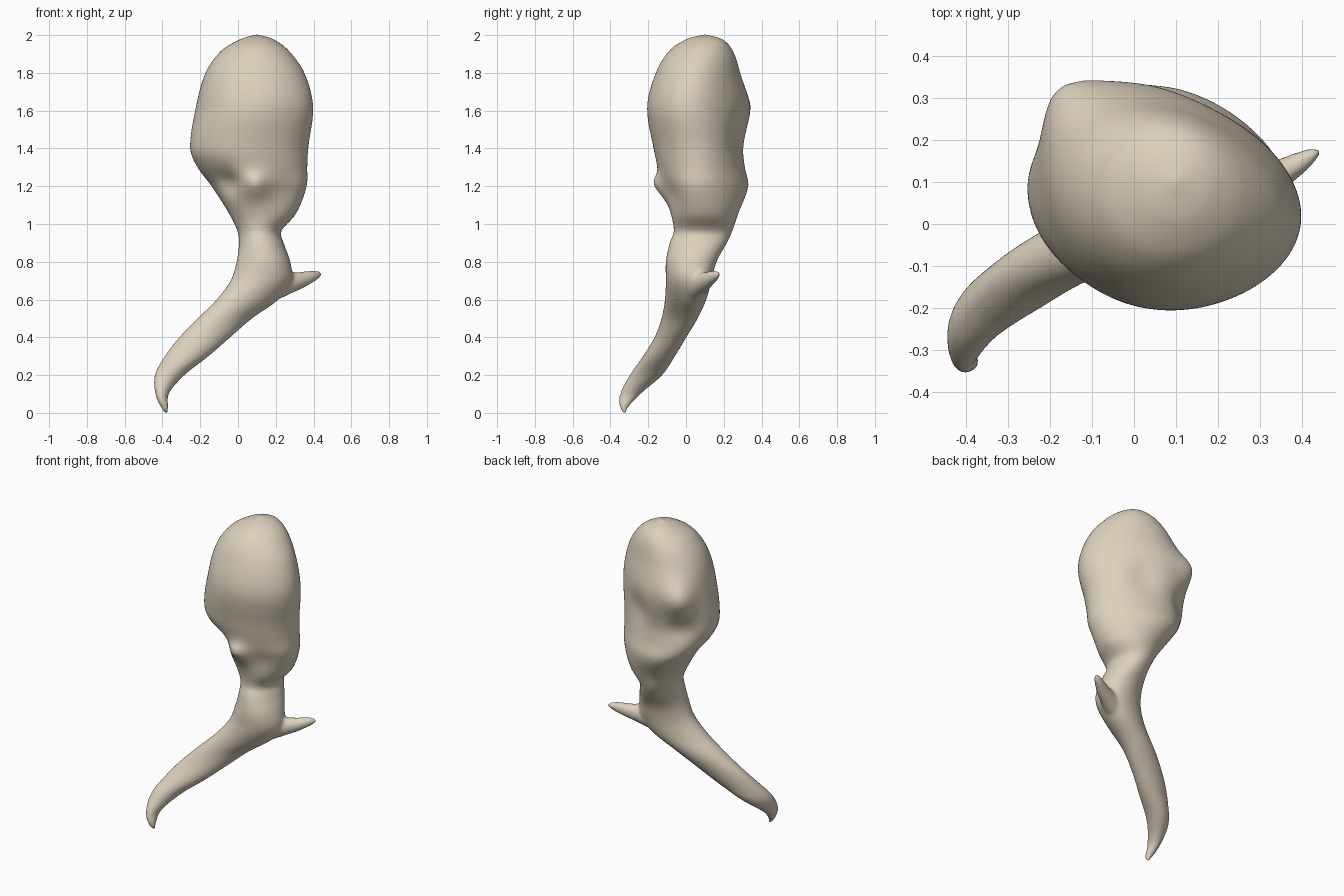
import bpy, bmesh, math
from mathutils import Vector

if "Cube" in bpy.data.objects:
    bpy.data.objects.remove(bpy.data.objects["Cube"])

# Horizontal sections: z, x min, x max, y min, y max, back skew, front skew
SECTIONS = [
    (0.00, -.388, -.370, -.334, -.314, 0, 0),
    (0.03, -.410, -.368, -.352, -.305, 0, 0),
    (0.10, -.438, -.366, -.350, -.240, .2, .2),
    (0.20, -.441, -.283, -.298, -.125, .4, .4),
    (0.30, -.388, -.155, -.228, -.058, .4, .4),
    (0.40, -.312, -.040, -.167, .002, .4, .4),
    (0.50, -.214, .075, -.130, .062, .4, .4),
    (0.60, -.114, .215, -.112, .108, .4, .3),
    (0.70, -.040, .285, -.107, .135, .3, .1),
    (0.80, -.008, .277, -.107, .162, .2, 0),
    (0.90, .005, .242, -.087, .217, .1, 0),
    (0.96, -.002, .228, -.065, .245, 0, 0),
    (1.05, -.045, .305, -.080, .275, -.1, 0),
    (1.20, -.140, .364, -.130, .330, -.3, 0),
    (1.30, -.215, .367, -.150, .312, -.2, 0),
    (1.40, -.254, .372, -.172, .305, -.15, 0),
    (1.62, -.222, .398, -.206, .335, -.35, 0),
    (1.80, -.172, .352, -.160, .287, -.25, 0),
    (1.92, -.087, .267, -.087, .247, -.1, 0),
    (1.98, .015, .185, .005, .190, 0, 0),
    (2.003, .090, .110, .090, .110, 0, 0),
]
# Local swellings and hollows: centre, radius, push
BUMPS = [
    ((.09, -.13, 1.19), .065, (0, -.05, .02)),
    ((-.06, -.06, 1.24), .08, (.03, .035, 0)),
    ((.23, -.08, 1.17), .09, (-.01, .02, 0)),
    ((-.17, .29, 1.63), .10, (-.025, .04, 0)),
    ((.16, .29, 1.48), .10, (-.01, -.02, 0)),
    ((-.14, .24, 1.40), .09, (.02, -.025, 0)),
]
# Side horn: x, y, z, radius
HORN = [(.08, .01, .66, .07), (.20, .05, .672, .070), (.28, .085, .69, .055),
        (.35, .12, .708, .041), (.41, .155, .728, .027), (.443, .175, .738, .010)]


def smooth_rows(rows, steps):
    """Catmull-Rom interpolation keyed on row spacing."""
    out = []
    for i in range(len(rows) - 1):
        a, b = rows[i], rows[i + 1]
        p, n = rows[max(i - 1, 0)], rows[min(i + 2, len(rows) - 1)]
        h, ha, hb = b[0] - a[0], b[0] - p[0], n[0] - a[0]
        for s in range(steps):
            t = s / steps
            row = []
            for k in range(len(a)):
                m0 = (b[k] - p[k]) / ha * h
                m1 = (n[k] - a[k]) / hb * h
                row.append((2*t**3 - 3*t*t + 1) * a[k] + (t**3 - 2*t*t + t) * m0
                           + (3*t*t - 2*t**3) * b[k] + (t**3 - t*t) * m1)
            out.append(row)
    return out + [list(rows[-1])]


def loft(bm, rings):
    loops = [[bm.verts.new(p) for p in ring] for ring in rings]
    n = len(loops[0])
    for a, b in zip(loops, loops[1:]):
        for i in range(n):
            j = (i + 1) % n
            bm.faces.new((a[i], a[j], b[j], b[i]))
    bm.faces.new(loops[0][::-1])
    bm.faces.new(loops[-1])


def section_ring(row, n=72):
    z, x0, x1, y0, y1, back, front = row
    ring = []
    for i in range(n):
        t = 2 * math.pi * i / n
        s = math.sin(t)
        skew = back * (1 + s) / 2 + front * (1 - s) / 2
        p = Vector(((x0 + x1) / 2 + (x1 - x0) / 2 * math.cos(t),
                    (y0 + y1) / 2 + (y1 - y0) / 2 * math.sin(t + skew), z))
        move = Vector()
        for c, r, push in BUMPS:
            move += Vector(push) * math.exp(-(p - Vector(c)).length_squared / (r * r))
        ring.append(p + move)
    return ring


def horn_ring(row, axis, n=32):
    u = axis.cross(Vector((0, 0, 1))).normalized()
    v = u.cross(axis)
    c, r = Vector(row[:3]), row[3]
    return [c + r * (u * math.cos(2 * math.pi * i / n) * .85 + v * math.sin(2 * math.pi * i / n))
            for i in range(n)]


bm = bmesh.new()
# Head, neck and curved leg
loft(bm, [section_ring(r) for r in smooth_rows(SECTIONS, 6)])
# Side horn
axis = (Vector(HORN[-1][:3]) - Vector(HORN[0][:3])).normalized()
loft(bm, [horn_ring(r, axis) for r in smooth_rows(HORN, 6)])
bmesh.ops.recalc_face_normals(bm, faces=bm.faces)

mesh = bpy.data.meshes.new("body")
bm.to_mesh(mesh)
bm.free()
body = bpy.data.objects.new("body", mesh)
bpy.context.collection.objects.link(body)

# Warm clay colour
clay = bpy.data.materials.new("clay")
clay.diffuse_color = (0.72, 0.64, 0.51, 1)
clay.use_nodes = True
clay.node_tree.nodes["Principled BSDF"].inputs["Base Color"].default_value = clay.diffuse_color
mesh.materials.append(clay)

# Fuse into one skin and soften the joins
remesh = body.modifiers.new("fuse", 'REMESH')
remesh.mode = 'VOXEL'
remesh.voxel_size = 0.011
remesh.use_smooth_shade = True
soft = body.modifiers.new("soften", 'SMOOTH')
soft.factor = 0.5
soft.iterations = 8
